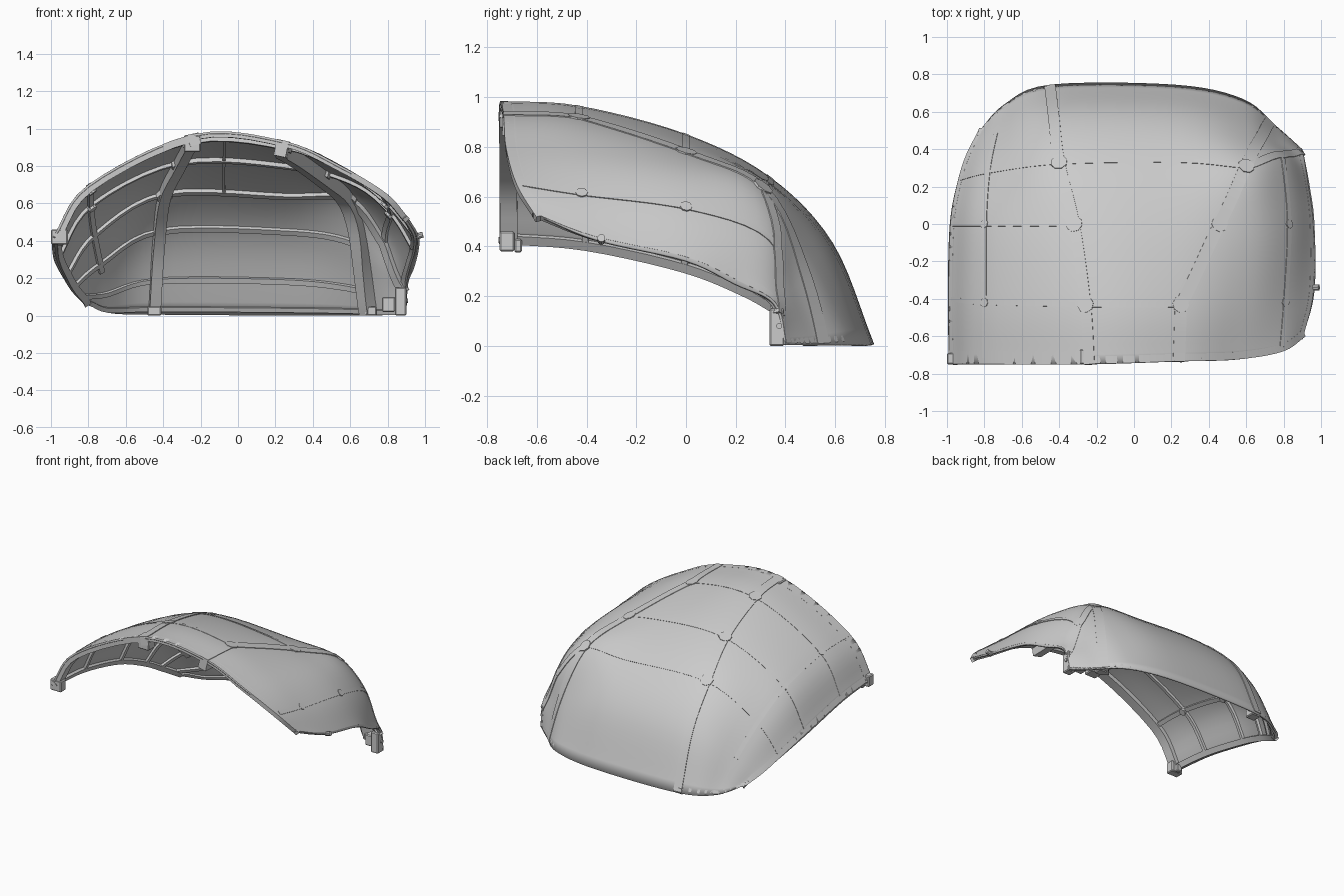
import bpy, bmesh, math
from mathutils import Vector as V

if "Cube" in bpy.data.objects:
    bpy.data.objects.remove(bpy.data.objects["Cube"])

# Front-to-back rails of the roof, from the left edge to the right edge
RAILS = [
    [(-.99, -.75, .42), (-.995, -.4, .39), (-.985, 0, .30), (-.94, .24, .21), (-.89, .38, .14), (-.82, .50, .08)],
    [(-.80, -.75, .70), (-.80, -.42, .69), (-.80, 0, .60), (-.78, .28, .44), (-.74, .48, .24), (-.70, .635, .02)],
    [(-.24, -.75, .97), (-.26, -.43, .95), (-.32, 0, .835), (-.40, .33, .665), (-.43, .58, .40), (-.45, .745, .01)],
    [(.24, -.735, .935), (.25, -.43, .92), (.25, 0, .82), (.25, .34, .655), (.25, .58, .40), (.22, .745, .005)],
    [(.55, -.725, .80), (.59, -.42, .78), (.62, 0, .725), (.60, .31, .64), (.60, .51, .34), (.58, .67, .005)],
    [(.79, -.68, .655), (.81, -.42, .615), (.83, 0, .56), (.80, .32, .45), (.78, .43, .23), (.76, .525, .005)],
    [(.905, -.60, .53), (.965, -.36, .43), (.965, 0, .345), (.94, .2, .25), (.91, .36, .17), (.90, .40, .005)],
]

def spline(pts, t):
    """Catmull-Rom through the points."""
    n = len(pts) - 1
    i = min(max(int(t), 0), n - 1)
    f = t - i
    b, c = pts[i], pts[i + 1]
    a = pts[i - 1] if i > 0 else b * 2 - c
    d = pts[i + 2] if i + 2 <= n else c * 2 - b
    return .5 * (2 * b + (c - a) * f + (2 * a - 5 * b + 4 * c - d) * f ** 2 + (3 * b - a - 3 * c + d) * f ** 3)

R = [[V(p) for p in rail] for rail in RAILS]

def surf(u, v):
    return spline([spline(r, v) for r in R], u)

def normal(u, v):
    e = .03
    u0, u1, v0, v1 = max(u - e, 0), min(u + e, 6), max(v - e, 0), min(v + e, 5)
    return (surf(u1, v) - surf(u0, v)).cross(surf(u, v1) - surf(u, v0)).normalized()

def make(name, verts, faces, angle=30):
    me = bpy.data.meshes.new(name)
    me.from_pydata(verts, [], faces)
    ob = bpy.data.objects.new(name, me)
    bpy.context.collection.objects.link(ob)
    bm = bmesh.new()
    bm.from_mesh(me)
    bmesh.ops.recalc_face_normals(bm, faces=bm.faces)
    bm.to_mesh(me)
    bm.free()
    bpy.ops.object.select_all(action='DESELECT')
    ob.select_set(True)
    bpy.context.view_layer.objects.active = ob
    bpy.ops.object.shade_smooth_by_angle(angle=math.radians(angle))
    return ob

def rib(name, path, width=.04, depth=.04, proud=.003):
    """Rectangular bar following a (u, v) path along the underside of the roof."""
    uv = []
    for (a, b), (c, d) in zip(path, path[1:]):
        n = max(2, round(5 * math.hypot(c - a, d - b)))
        uv += [(a + (c - a) * k / n, b + (d - b) * k / n) for k in range(n)]
    uv.append(path[-1])
    pos = [surf(*p) for p in uv]
    verts = []
    for i, p in enumerate(pos):
        nrm = normal(*uv[i])
        tan = (pos[min(i + 1, len(pos) - 1)] - pos[max(i - 1, 0)]).normalized()
        side = tan.cross(nrm).normalized() * width / 2
        top, low = p + nrm * proud, p - nrm * depth
        verts += [top - side, top + side, low + side, low - side]
    faces = [(4 * i + k, 4 * i + (k + 1) % 4, 4 * i + 4 + (k + 1) % 4, 4 * i + 4 + k)
             for i in range(len(pos) - 1) for k in range(4)]
    m = 4 * (len(pos) - 1)
    faces += [(3, 2, 1, 0), (m, m + 1, m + 2, m + 3)]
    for q in verts:
        q.z = max(q.z, 0)
    return make(name, verts, faces)

def box(name, lo, hi, bevel=.006):
    bpy.ops.mesh.primitive_cube_add(size=1, location=(V(lo) + V(hi)) / 2)
    ob = bpy.context.object
    ob.name = name
    ob.scale = V(hi) - V(lo)
    bpy.ops.object.transform_apply(location=False)
    b = ob.modifiers.new("bevel", 'BEVEL')
    b.width, b.segments = bevel, 1

def bolt(name, p, axis, r=.012, length=.02):
    bpy.ops.mesh.primitive_cylinder_add(vertices=10, radius=r, depth=length, location=p)
    ob = bpy.context.object
    ob.name = name
    ob.rotation_euler = V(axis).to_track_quat('Z', 'Y').to_euler()

# Roof skin
NU, NV = 36, 30
grid = [surf(6 * i / NU, 5 * j / NV) for j in range(NV + 1) for i in range(NU + 1)]
quads = [(j * (NU + 1) + i, j * (NU + 1) + i + 1, (j + 1) * (NU + 1) + i + 1, (j + 1) * (NU + 1) + i)
         for j in range(NV) for i in range(NU)]
skin = make("roof_skin", grid, quads)
sol = skin.modifiers.new("thickness", 'SOLIDIFY')
sol.thickness, sol.offset = .012, -1

# Rim beams
rib("front_arch_left", [(0, .11), (2, .11)], .07, .04, .001)
rib("front_arch_right", [(2, .07), (6, .07)], .04, .03, .001)
rib("left_rim", [(.08, 0), (.08, 5)], .04, .03, .001)
rib("right_rim", [(5.88, 0), (5.88, 4.95)], .03, .025, .001)
rib("back_rim", [(0, 4.92), (6, 4.92)], .025, .025, 0)

# Main lengthwise ribs
rib("main_rib", [(2, 0), (2, 4.98)], .06, .06)
rib("diagonal_rib", [(3, 0), (3, 1), (3.5, 2), (4, 3), (4.8, 4.98)], .065, .085)
rib("corner_rib", [(4, 3), (5, 3.3), (5.95, 4.3)], .045, .04)
rib("left_rib", [(1, .1), (1, 4)], .03, .03)
rib("right_rib", [(5, .1), (5, 3.3)], .03, .03)

# Cross ribs in the left, middle and right bays
DIAG = {1: 3, 2: 3.5, 3: 4, 3.8: 4.32, 4.55: 4.62}
for n, (v, u) in enumerate(DIAG.items()):
    proud = .002 if v < 3.5 else -.004
    rib(f"middle_cross_rib_{n}", [(2, v), (u, v)], .03, .035, proud)
    rib(f"left_cross_rib_{n}", [(.1, v), (2, v)], .025, .03, proud)
    if v < 3:
        rib(f"right_cross_rib_{n}", [(u, v), (5.9, v)], .025, .03, -.004)
rib("middle_strut", [(2.35, 1), (2.5, 3)], .015, .03, -.004)

# Joint plates where ribs meet
for n, (u, v) in enumerate([(2, 1), (3, 1), (2, 2), (3.5, 2), (2, 3), (4, 3), (1, 1), (1, 2), (5, 1), (5, 2)]):
    s = .09 if u in (2, 3, 3.5, 4) else .05
    c, nrm = surf(u, v), normal(u, v)
    bpy.ops.mesh.primitive_cylinder_add(vertices=8, radius=s / 2, depth=.05, location=c - nrm * .02)
    ob = bpy.context.object
    ob.name = f"joint_{n}"
    ob.rotation_euler = nrm.to_track_quat('Z', 'Y').to_euler()

# Corner feet and brackets
box("front_left_foot", (-1, -.75, .38), (-.91, -.69, .46))
box("front_left_foot_tab", (-.97, -.69, .375), (-.93, -.66, .43))
box("front_top_block", (-.29, -.75, .875), (-.20, -.67, .965))
box("right_corner_foot", (.84, .335, 0), (.90, .395, .15))
box("right_corner_foot_tab", (.77, .37, .02), (.84, .43, .10))
box("back_main_foot", (-.485, .66, 0), (-.41, .735, .05))
box("back_right_foot", (.68, .47, 0), (.74, .535, .05))

# Bolts
bolt("left_foot_bolt", (-.955, -.75, .425), (0, -1, 0), .012, .008)
bolt("right_foot_bolt", (.90, .375, .08), (1, 0, 0))
bolt("right_rim_pin", (.97, -.34, .428), (1, 0, .3), .016, .04)
